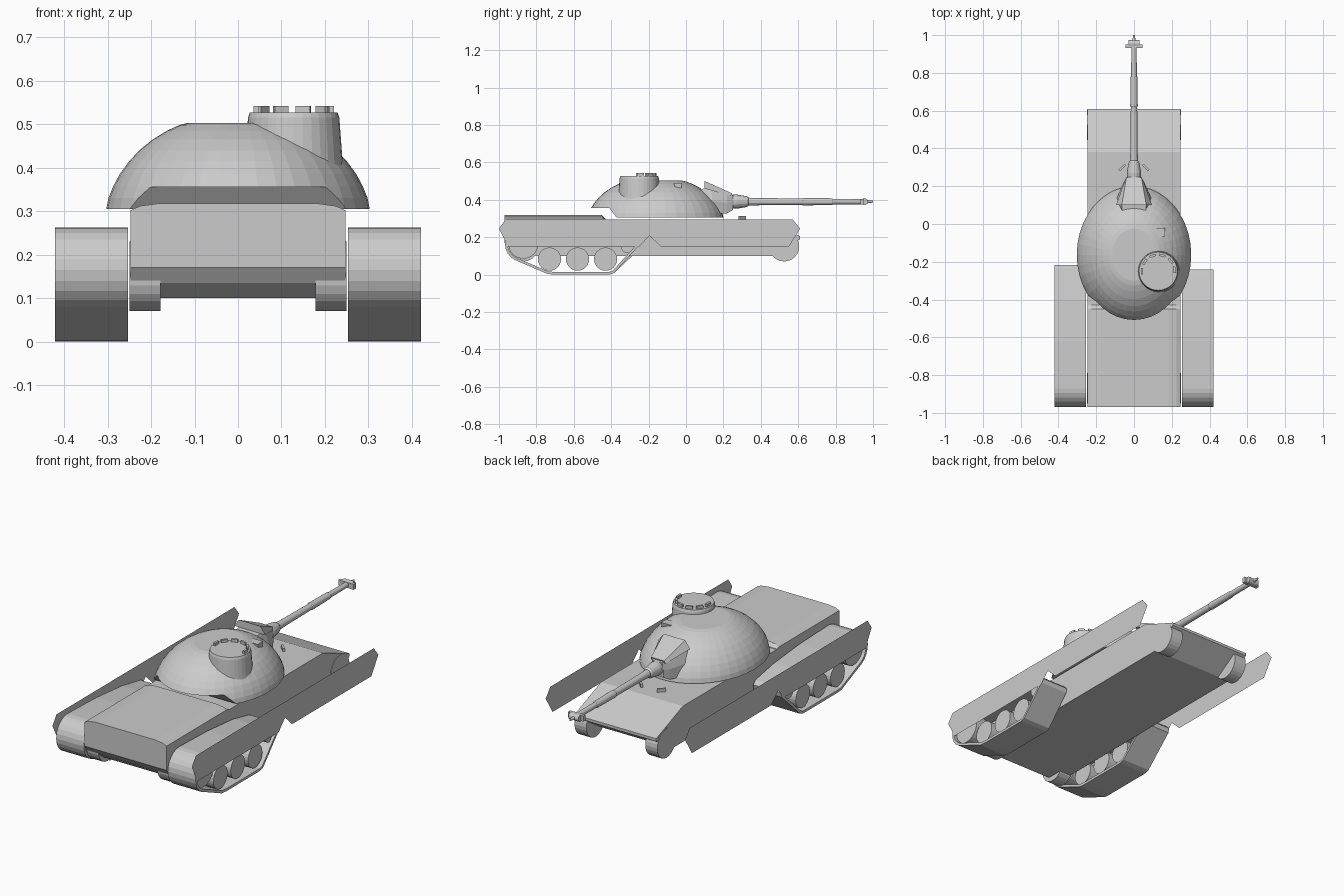
import bpy, bmesh
from math import sin, cos, pi, radians
from mathutils import Vector, Matrix

if "Cube" in bpy.data.objects:
    bpy.data.objects.remove(bpy.data.objects["Cube"])


def make(name, bm, recalc=True):
    if recalc:
        bmesh.ops.recalc_face_normals(bm, faces=bm.faces)
    me = bpy.data.meshes.new(name)
    bm.to_mesh(me)
    bm.free()
    ob = bpy.data.objects.new(name, me)
    bpy.context.collection.objects.link(ob)
    return ob


def loft(name, rings, caps=True):
    """Skin a list of equal-length point rings."""
    bm = bmesh.new()
    vs = [[bm.verts.new(p) for p in r] for r in rings]
    n = len(vs[0])
    for a, b in zip(vs, vs[1:]):
        for i in range(n):
            j = (i + 1) % n
            bm.faces.new((a[i], a[j], b[j], b[i]))
    if caps:
        bm.faces.new(vs[0])
        bm.faces.new(vs[-1])
    return make(name, bm)


def prism(name, profile, x0, x1):
    """Extrude a (y, z) profile across x."""
    return loft(name, [[(x, y, z) for y, z in profile] for x in (x0, x1)])


def circle(axis, pos, c, r, n):
    """Ring around the x, y or z axis; c holds the two other coordinates."""
    pts = []
    for i in range(n):
        a = 2 * pi * i / n
        p = [c[0] + r * cos(a), c[1] + r * sin(a)]
        p.insert("xyz".index(axis), pos)
        pts.append(p)
    return pts


def box(name, loc, size, rot=0, tilt=0):
    bm = bmesh.new()
    m = (Matrix.Translation(loc) @ Matrix.Rotation(rot, 4, 'Z')
         @ Matrix.Rotation(tilt, 4, 'X') @ Matrix.Diagonal((*size, 1)))
    bmesh.ops.create_cube(bm, size=1, matrix=m)
    return make(name, bm)


# Hull with sloped nose and tail
prism("hull", [(-.97, .295), (-.97, .17), (-.945, .135), (-.90, .10), (.47, .10),
               (.61, .19), (.61, .205), (.38, .295)], -.247, .247)

# Raised engine deck with rounded shoulders
half = [(.247, .29), (.247, .302), (.225, .312), (.18, .318)]
section = half + [(-x, z) for x, z in reversed(half)]
loft("engine_deck", [[(x, -.97, z) for x, z in section],
                     [(x, -.45, z) for x, z in section],
                     [(x, -.43, min(z, .298)) for x, z in section]])

for s, side in ((1, "right"), (-1, "left")):
    # Final drive drums, front and rear
    for y, where in ((.525, "front"), (-.87, "rear")):
        loft(f"{where}_drum_{side}",
             [circle("x", s * x, (y, .15), .08, 24) for x in (.178, .25)])

    # Track band: closed strip given thickness inward
    yf = -.23 - s * .012
    path = [(-.87 + .098 * cos(radians(a)), .165 + .098 * sin(radians(a)))
            for a in range(90, 241, 15)]
    path += [(-.74, .003), (-.70, 0), (-.41, 0), (-.385, .008), (yf - .005, .16),
             (yf, .185), (yf - .02, .205), (-.40, .235), (-.62, .255)]
    bm = bmesh.new()
    x0, x1 = sorted((s * .253, s * .421))
    rows = [[bm.verts.new((x, y, z)) for x in (x0, x1)] for y, z in path]
    for a, b in zip(rows, rows[1:] + rows[:1]):
        bm.faces.new((a[0], b[0], b[1], a[1]))
    band = make(f"track_{side}", bm, recalc=False)
    mod = band.modifiers.new("thickness", 'SOLIDIFY')
    mod.thickness, mod.offset = .014, -1

    # Road wheels, sprocket and idler
    for i, (y, z, r) in enumerate([(-.73, .083, .062), (-.58, .083, .062), (-.43, .083, .062),
                                   (-.87, .165, .08), (-.31, .155, .04)]):
        loft(f"wheel_{side}_{i}", [circle("x", s * x, (y, z), r, 24) for x in (.265, .405)])

    # Thin side skirt with a notch
    bm = bmesh.new()
    bm.faces.new([bm.verts.new((s * .421, y, z)) for y, z in (
        (-1, .245), (-.95, .15), (-.25, .15), (-.195, .208), (-.135, .15),
        (.55, .15), (.61, .245), (.57, .295), (-.965, .295))])
    make(f"skirt_{side}", bm)

    # Driver periscopes on the front deck
    box(f"hull_periscope_{side}", (s * .062, .30, .303), (.045, .012, .018), -s * pi / 4)

# Turret dome from elliptical rings, rear underside cut away
dome = [(.305, .303), (.33, .298), (.357, .287), (.385, .272), (.415, .250), (.44, .227),
        (.465, .196), (.485, .163), (.498, .135), (.503, .115)]
turret = loft("turret", [[(r * cos(2 * pi * i / 40), -.163 + 1.2 * r * sin(2 * pi * i / 40), z)
                          for i in range(40)] for z, r in dome])
cutter = prism("turret_cutter", [(-.37, .2), (-.37, .304), (-.41, .356), (-.7, .356), (-.7, .2)],
               -.5, .5)
cutter.hide_render = True
cutter.hide_viewport = True
mod = turret.modifiers.new("undercut", 'BOOLEAN')
mod.operation, mod.object, mod.solver = 'DIFFERENCE', cutter, 'EXACT'

# Commander cupola with periscopes around its front half
cx, cy = .128, -.25
loft("cupola", [circle("z", z, (cx, cy), r, 32)
                for z, r in ((.38, .116), (.42, .112), (.515, .105), (.527, .101))])
for i in range(6):
    a = radians(5 + 35 * i)
    box(f"cupola_periscope_{i}", (cx + .086 * cos(a), cy + .086 * sin(a), .533),
        (.034, .012, .018), a - pi / 2)

# Gunner sight on the roof
prism("roof_sight", [(-.065, .49), (-.02, .49), (-.03, .44), (-.055, .44)], .105, .165)

# Gun mantlet and its hood
def quad(y, w, z0, z1, top):
    return [(-w, y, z0), (w, y, z0), (w, y, (z0 + z1) / 2), (top, y, z1), (-top, y, z1),
            (-w, y, (z0 + z1) / 2)]

loft("mantlet", [quad(.0, .065, .36, .45, .06), quad(.10, .095, .34, .46, .065),
                 quad(.14, .09, .325, .46, .06), quad(.22, .055, .328, .44, .045),
                 quad(.25, .038, .345, .425, .03)])
loft("mantlet_hood", [[(-.065, .10, .50), (.065, .10, .50), (.095, .10, .46), (-.095, .10, .46)],
                      [(-.04, .245, .435), (.04, .245, .435), (.045, .24, .42),
                       (-.045, .24, .42)]])

# Gun barrel turned along y
gun = [(.23, .036), (.27, .038), (.325, .029), (.335, .021), (.40, .019), (.62, .017),
       (.625, .020), (.78, .018), (.785, .015), (.945, .014)]
loft("gun_barrel", [circle("y", y, (0, .39), r, 16) for y, r in gun])

# Muzzle brake: crosswise drum, front flange and tip
loft("muzzle_drum", [circle("x", x, (.955, .39), .018, 16) for x in (-.03, .03)])
box("muzzle_flange", (0, .942, .39), (.092, .018, .03))
loft("muzzle_tip", [circle("y", y, (0, .39), r, 12) for y, r in ((.96, .012), (.98, .007), (1.0, .005))])
